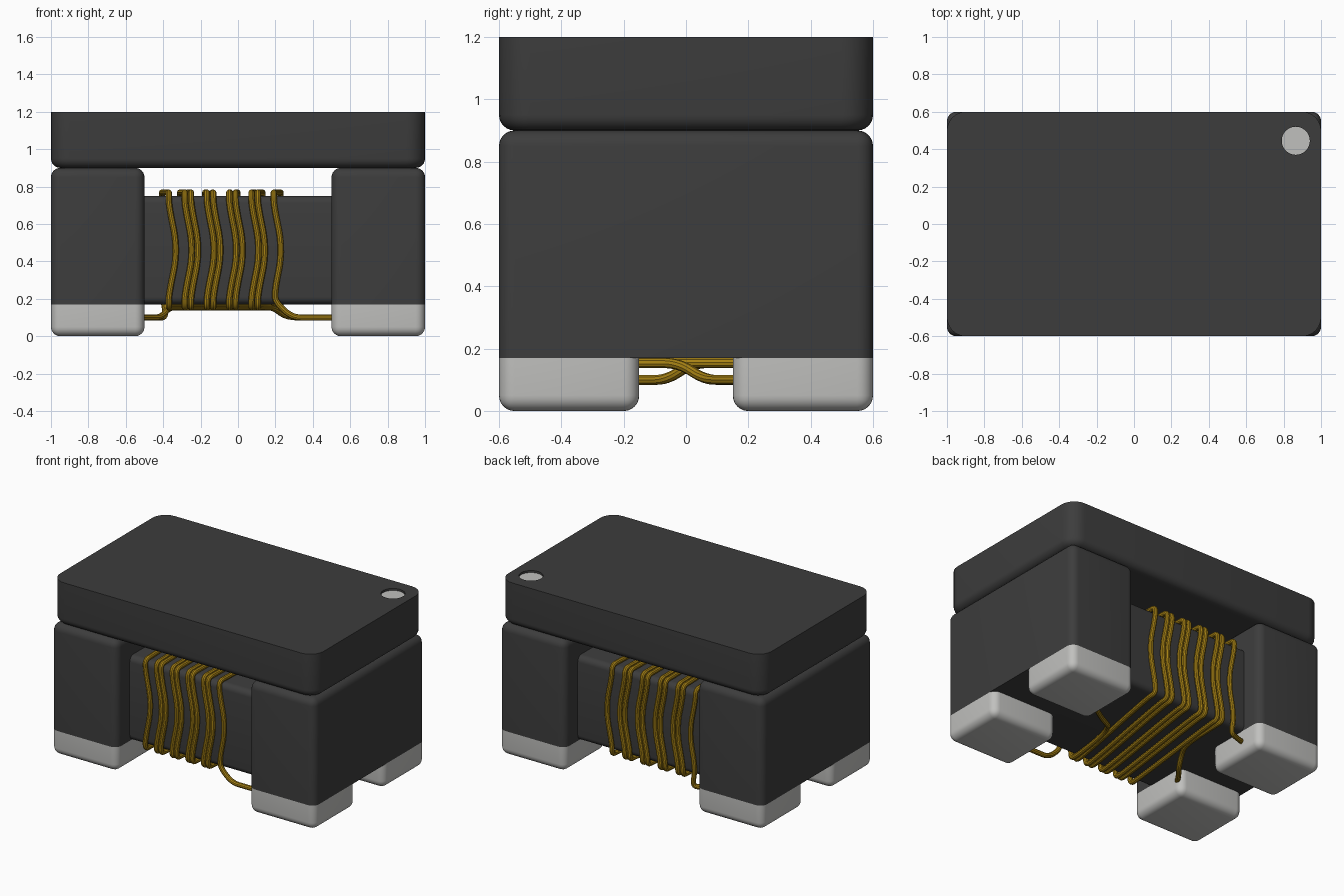
import bpy, bmesh, math

if "Cube" in bpy.data.objects:
    bpy.data.objects.remove(bpy.data.objects["Cube"], do_unlink=True)


def material(name, rgb):
    m = bpy.data.materials.new(name)
    m.use_nodes = True
    m.diffuse_color = (*rgb, 1)
    bsdf = m.node_tree.nodes["Principled BSDF"]
    bsdf.inputs["Base Color"].default_value = (*rgb, 1)
    bsdf.inputs["Roughness"].default_value = 0.6
    return m


FERRITE = material("dark grey ferrite", (0.046, 0.046, 0.046))
TIN = material("light grey metal", (0.53, 0.53, 0.515))
COPPER = material("gold enamel wire", (0.38, 0.22, 0.007))


def activate(ob):
    bpy.ops.object.select_all(action='DESELECT')
    ob.select_set(True)
    bpy.context.view_layer.objects.active = ob


def smooth(ob):
    activate(ob)
    bpy.ops.object.shade_smooth_by_angle(angle=math.radians(35))


def box(name, lo, hi, mat, bevels):
    """Box from lo to hi; each bevel is (radius, edge test on both end points)."""
    bm = bmesh.new()
    bmesh.ops.create_cube(bm, size=1)
    for v in bm.verts:
        v.co = [l + (c + 0.5) * (h - l) for c, l, h in zip(v.co, lo, hi)]
    for radius, test in bevels:
        edges = [e for e in bm.edges if test(e.verts[0].co, e.verts[1].co)]
        bmesh.ops.bevel(bm, geom=edges, offset=radius, segments=6,
                        profile=0.5, affect='EDGES')
    me = bpy.data.meshes.new(name)
    bm.to_mesh(me)
    bm.free()
    me.materials.append(mat)
    ob = bpy.data.objects.new(name, me)
    bpy.context.collection.objects.link(ob)
    smooth(ob)
    return ob


def upright(a, b):
    return abs(a.z - b.z) > 0.01


def level_at(z):
    return lambda a, b: abs(a.z - z) < 1e-4 and abs(b.z - z) < 1e-4


def upright_or_at(z):
    return lambda a, b: upright(a, b) or level_at(z)(a, b)


def disc(name, radius, z, depth, mat):
    bpy.ops.mesh.primitive_cylinder_add(vertices=48, radius=radius, depth=depth,
                                        location=(0.865, 0.445, z))
    ob = bpy.context.object
    ob.name = name
    ob.data.materials.append(mat)
    return ob


# Lid with a shallow round pocket holding the orientation marker
lid = box("lid", (-1, -0.6, 0.9), (1, 0.6, 1.2), FERRITE,
          [(0.1, upright), (0.05, level_at(0.9))])
cutter = disc("pocket_cutter", 0.075, 1.2, 0.04, FERRITE)
cutter.hide_render = True
activate(lid)
mod = lid.modifiers.new("pocket", 'BOOLEAN')
mod.object = cutter
mod.operation = 'DIFFERENCE'
mod.solver = 'EXACT'
bpy.ops.object.modifier_apply(modifier=mod.name)
bpy.data.objects.remove(cutter, do_unlink=True)
smooth(lid)
disc("marker_dot", 0.075, 1.182, 0.008, TIN)

# End blocks, each standing on two metal terminals
BASE = 0.17
for side, sx in (("right", -1), ("left", 1)):
    x0, x1 = sorted((sx * 0.5, sx))
    box(side + "_block", (x0, -0.6, BASE), (x1, 0.6, 0.9), FERRITE,
        [(0.05, upright_or_at(0.9))])
    for end, sy in (("front", -1), ("back", 1)):
        y0, y1 = sorted((sy * 0.15, sy * 0.6))
        box(f"{side}_{end}_terminal", (x0, y0, 0), (x1, y1, BASE), TIN,
            [(0.05, upright_or_at(0))])

# Core bar between the blocks
box("core", (-0.52, -0.46, BASE), (0.52, 0.46, 0.75), FERRITE,
    [(0.04, lambda a, b: abs(a.x - b.x) > 0.5)])

# Two wires wound side by side round the core
W, ZB, ZT, ZL = 0.477, 0.154, 0.768, 0.1
MID, C, BOW = 0.46, 0.07, 0.05


def widen(x):
    return -0.09 + (x + 0.09) * 1.13


def winding(x_start, turns=5, pitch=0.119):
    """Path from the bottom of the first back strand to the last front strand."""
    pts = []
    for k in range(turns):
        f = x_start + pitch * k
        b = widen(f)
        if k:
            pts += [(b, W - C, ZB), (b, W, ZB)]
        pts += [(b, W, ZB + C), (b + BOW, W, MID), (b, W, ZT - C), (b, W, ZT),
                (b, W - C, ZT), (f, C - W, ZT), (f, -W, ZT), (f, -W, ZT - C),
                (f + BOW, -W, MID), (f, -W, ZB + C)]
        if k < turns - 1:
            pts += [(f, -W, ZB), (f, C - W, ZB)]
    return pts


def wire(name, pts):
    cu = bpy.data.curves.new(name, 'CURVE')
    cu.dimensions = '3D'
    cu.bevel_depth = 0.0165
    cu.bevel_resolution = 3
    cu.use_fill_caps = True
    sp = cu.splines.new('NURBS')
    sp.points.add(len(pts) - 1)
    for p, co in zip(sp.points, pts):
        p.co = (*co, 1)
    sp.order_u = 3
    sp.use_endpoint_u = True
    sp.resolution_u = 6
    cu.materials.append(COPPER)
    ob = bpy.data.objects.new(name, cu)
    bpy.context.collection.objects.link(ob)
    activate(ob)
    bpy.ops.object.convert(target='MESH')
    smooth(bpy.context.object)


A, B = -0.37, -0.285
a_end = A + 4 * 0.119
b_end = B + 4 * 0.119
wire("first_wire",
     [(-0.55, 0.42, ZL), (-0.44, 0.45, ZL), (-0.38, W, ZL)]
     + winding(A)
     + [(a_end, -W, ZB), (a_end, C - W, ZB), (a_end + 0.04, -0.12, ZB),
        (0.19, -0.02, ZB), (0.26, 0.06, ZL), (0.4, 0.13, ZL), (0.55, 0.25, ZL)])
wire("second_wire",
     [(-0.55, -0.25, ZL), (-0.47, -0.13, ZL), (-0.41, -0.06, ZL),
      (-0.37, 0.02, ZB), (-0.32, 0.12, ZB), (widen(B), W - C, ZB), (widen(B), W, ZB)]
     + winding(B)
     + [(b_end + 0.02, -W, 0.17), (0.29, -W, ZL), (0.38, -W, ZL), (0.55, -W, ZL)])
